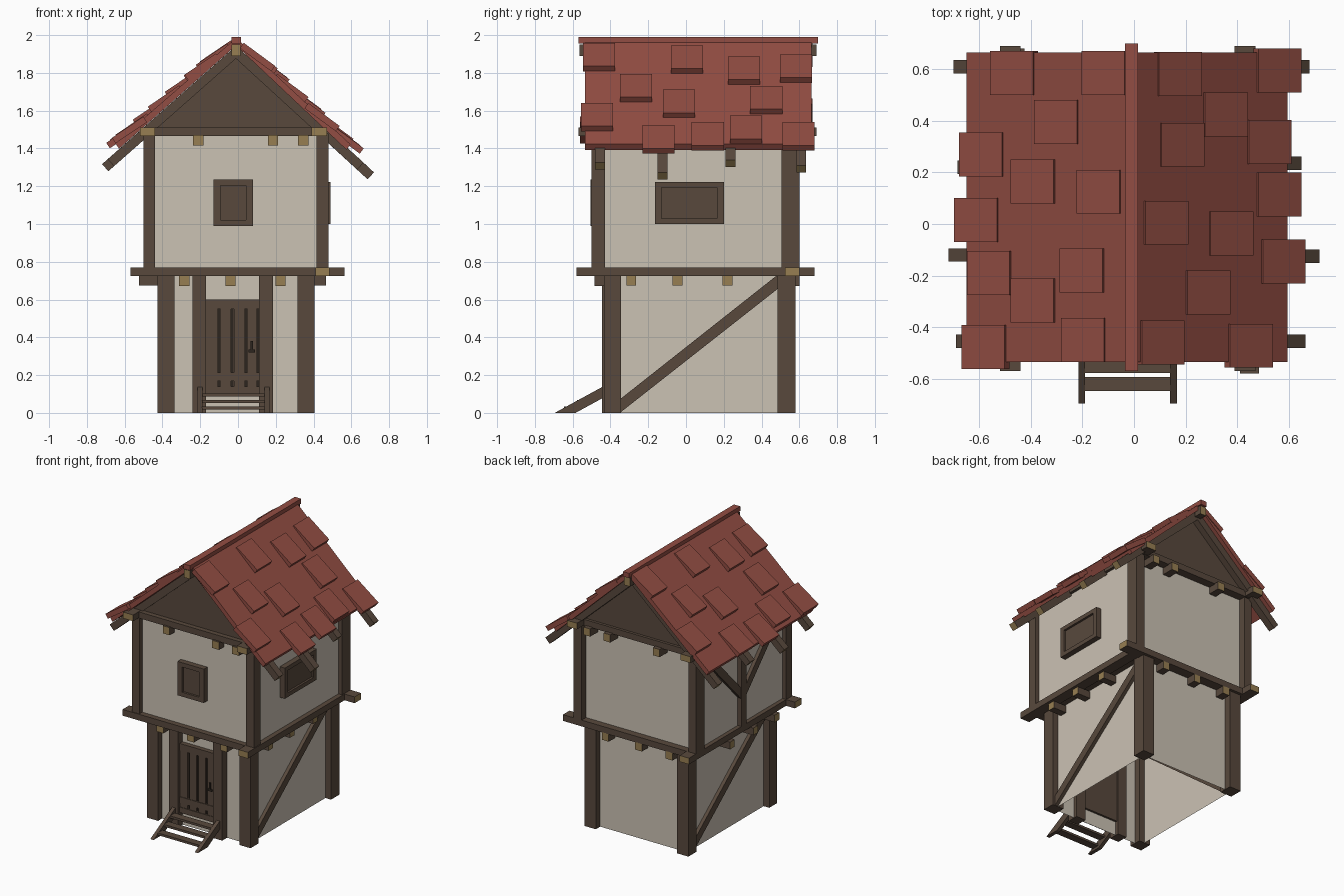
import bpy, bmesh, math
from mathutils import Vector

if "Cube" in bpy.data.objects:
    bpy.data.objects.remove(bpy.data.objects["Cube"])


def material(name, rgb):
    m = bpy.data.materials.new(name)
    m.diffuse_color = (*rgb, 1)
    m.use_nodes = True
    m.node_tree.nodes["Principled BSDF"].inputs["Base Color"].default_value = m.diffuse_color
    return m


PLASTER = material("cream plaster", (0.60, 0.54, 0.455))
WOOD = material("dark brown wood", (0.098, 0.066, 0.046))
CUT = material("tan cut wood", (0.31, 0.21, 0.085))
RED = material("red roof", (0.29, 0.075, 0.056))
IRON = material("dark iron", (0.025, 0.018, 0.013))


def finish(name, bm, mats, end_dir=None):
    """Make an object; faces looking along end_dir get the second material."""
    bmesh.ops.recalc_face_normals(bm, faces=bm.faces)
    if end_dir is not None and len(mats) > 1:
        for f in bm.faces:
            f.material_index = int(abs(f.normal.dot(end_dir)) > 0.95)
    me = bpy.data.meshes.new(name)
    bm.to_mesh(me)
    bm.free()
    for m in mats:
        me.materials.append(m)
    ob = bpy.data.objects.new(name, me)
    bpy.context.collection.objects.link(ob)
    return ob


def bar(name, p, q, side, w, t, mats=(WOOD, CUT)):
    """Straight timber from p to q, width w along side, thickness t."""
    p, q, side = Vector(p), Vector(q), Vector(side)
    d = (q - p).normalized()
    up = d.cross(side)
    bm = bmesh.new()
    rings = [[bm.verts.new(c + side * (a * w / 2) + up * (b * t / 2))
              for a, b in ((-1, -1), (1, -1), (1, 1), (-1, 1))] for c in (p, q)]
    for r in rings:
        bm.faces.new(r)
    for i in range(4):
        j = (i + 1) % 4
        bm.faces.new((rings[0][i], rings[0][j], rings[1][j], rings[1][i]))
    return finish(name, bm, mats, d)


def box(name, x, y, z, mats=(WOOD,), axis=None):
    """Box from ranges; axis 0/1 marks the direction of the sawn ends."""
    bm = bmesh.new()
    bmesh.ops.create_cube(bm, size=1)
    for v in bm.verts:
        v.co = [r[0] + (c + 0.5) * (r[1] - r[0]) for r, c in zip((x, y, z), v.co)]
    e = None if axis is None else Vector([float(i == axis) for i in range(3)])
    return finish(name, bm, mats, e)


def extrude(name, pts, axis, a, b, mats=(WOOD,)):
    """Flat profile pushed along x (0) or y (1)."""
    bm = bmesh.new()
    mk = (lambda u, v, s: (s, u, v)) if axis == 0 else (lambda u, v, s: (u, s, v))
    f = bm.faces.new([bm.verts.new(mk(u, v, a)) for u, v in pts])
    r = bmesh.ops.extrude_face_region(bm, geom=[f])
    mv = Vector(mk(0, 0, b - a))
    for v in r["geom"]:
        if isinstance(v, bmesh.types.BMVert):
            v.co += mv
    return finish(name, bm, mats)


def shell(name, x, y, z):
    """Plaster walls, open at top and bottom."""
    ob = box(name, x, y, z, (PLASTER,))
    bm = bmesh.new()
    bm.from_mesh(ob.data)
    bmesh.ops.delete(bm, geom=[f for f in bm.faces if abs(f.normal.z) > 0.9], context='FACES')
    bm.to_mesh(ob.data)
    bm.free()


TIMBER = (WOOD, CUT)

# Walls and floor
shell("lower_walls", (-0.38, 0.36), (-0.39, 0.53), (0, 0.75))
shell("upper_walls", (-0.47, 0.45), (-0.465, 0.55), (0.75, 1.49))
box("upper_floor", (-0.47, 0.45), (-0.465, 0.55), (0.735, 0.755))

# Corner posts
for x in ((-0.425, -0.335), (0.315, 0.405)):
    for y in ((-0.435, -0.345), (0.485, 0.58)):
        box("lower_post", x, y, (0, 0.73))
for x in ((-0.50, -0.44), (0.415, 0.48)):
    for y in ((-0.50, -0.43), (0.505, 0.60)):
        box("upper_post", x, y, (0.76, 1.48))

# Pinwheel of floor beams, each jutting out at one corner
Z = (0.725, 0.77)
box("front_floor_beam", (-0.57, 0.45), (-0.505, -0.43), Z, TIMBER, 0)
box("right_floor_beam", (0.41, 0.485), (-0.58, 0.55), Z, TIMBER, 1)
box("back_floor_beam", (-0.46, 0.565), (0.525, 0.60), Z, TIMBER, 0)
box("left_floor_beam", (-0.50, -0.425), (-0.46, 0.68), Z, TIMBER, 1)

# Joists under the floor and under the roof
for x in (-0.285, -0.04, 0.225):
    box("floor_joist", (x - 0.027, x + 0.027), (-0.485, 0.60), (0.672, 0.727), TIMBER, 1)
for y in (-0.29, -0.045, 0.22):
    box("cross_joist", (-0.525, 0.465), (y - 0.026, y + 0.026), (0.675, 0.727), TIMBER, 0)
for x in (-0.21, 0.185, 0.345):
    box("ceiling_joist", (x - 0.027, x + 0.027), (-0.52, 0.64), (1.415, 1.47), TIMBER, 1)

# Wall plates, tie beams and ridge beam
for x in ((-0.52, -0.44), (0.39, 0.47)):
    box("wall_plate", x, (-0.57, 0.69), (1.467, 1.512), TIMBER, 1)
for y in ((-0.505, -0.43), (0.525, 0.61)):
    box("tie_beam", (-0.48, 0.43), y, (1.465, 1.51))
box("ridge_beam", (-0.035, 0.012), (-0.565, 0.69), (1.89, 1.95), TIMBER, 1)

# Gable boards
for a, b in ((-0.47, -0.43), (0.55, 0.59)):
    extrude("gable", [(-0.51, 1.50), (0.47, 1.50), (-0.01, 1.93)], 1, a, b)

# Roof: slabs, rafters and scattered raised tiles for each side
RX = -0.01
SIDES = (
    (-1, 0.87, 0.64, ((0.61, 0.70), (0.22, 0.685), (-0.12, 0.72), (-0.455, 0.69)),
     ((-.465, .585), (-.11, .585), (-.295, .395), (-.585, .27), (-.385, .165), (-.13, .125),
      (-.605, .015), (-.555, -.19), (-.385, -.297), (-.195, -.18), (-.575, -.477), (-.19, -.45))),
    (1, 0.93, 0.605, ((0.61, 0.68), (0.235, 0.65), (-0.125, 0.72), (-0.455, 0.665)),
     ((.555, .595), (.17, .582), (.348, .425), (.18, .307), (.518, .318), (.555, .115),
      (.117, .005), (.37, -.037), (.572, -.145), (.28, -.265), (.103, -.46), (.445, -.472))),
)
for s, m, run, rafters, tiles in SIDES:
    def surf(d):
        return 1.985 - m * d
    k = math.hypot(1, m)
    extrude("roof_slab", [(RX, surf(0)), (RX + s * run, surf(run)),
                          (RX + s * (run - 0.02), surf(run) - 0.03),
                          (RX, surf(0) - 0.04)], 1, -0.535, 0.665, (RED,))
    for y, reach in rafters:
        e = reach - 0.017
        z0 = 1.943 - 0.025 * k
        bar("rafter", (RX, y, z0), (s * e, y, z0 - m * e), (0, 1, 0), 0.052, 0.05)
    for x, y in tiles:
        d = abs(x - RX)
        a, b = d - 0.083, d + 0.083
        bar("roof_tile", (RX + s * a, y, surf(a) - 0.012), (RX + s * b, y, surf(b) + 0.02),
            (0, 1, 0), 0.17, 0.035, (RED,))
box("ridge_cap", (-0.035, 0.015), (-0.57, 0.70), (1.955, 1.99), (RED,))

# Lower diagonal braces: right side rises to the back, left side to the front
brace = [(-0.36, 0.0), (-0.35, 0.0), (0.50, 0.668), (0.50, 0.743), (-0.36, 0.064)]
extrude("right_brace", brace, 0, 0.35, 0.385)
extrude("left_brace", [(0.14 - y, z) for y, z in brace], 0, -0.405, -0.37)

# Left upper wall: middle post with two spreading braces
box("left_middle_post", (-0.50, -0.46), (0.02, 0.08), (0.76, 1.48))
for s in (-1, 1):
    bar("left_upper_brace", (-0.478, 0.05, 0.98), (-0.478, 0.05 + s * 0.45, 1.45),
        (1, 0, 0), 0.034, 0.055, (WOOD,))


# Shuttered windows: a frame of four bars round a recessed panel
def window(name, u, z, rim, wall, out):
    def part(n, uu, zz, depth):
        w = sorted((wall, wall + out * depth))
        if out < 0:
            box(n, uu, w, zz)
        else:
            box(n, w, uu, zz)
    for uu in ((u[0], u[0] + rim), (u[1] - rim, u[1])):
        part(name + "_jamb", uu, z, 0.04)
    for zz in ((z[0], z[0] + rim * 0.85), (z[1] - rim * 0.85, z[1])):
        part(name + "_rail", (u[0] + rim, u[1] - rim), zz, 0.04)
    part(name + "_shutter", (u[0] + rim, u[1] - rim), (z[0] + rim * 0.85, z[1] - rim * 0.85), 0.025)


window("front_window", (-0.13, 0.08), (0.99, 1.235), 0.037, -0.465, -1)
window("right_window", (-0.165, 0.20), (1.0, 1.222), 0.035, 0.45, 1)

# Door with planks, rail and handle
for x in ((-0.24, -0.17), (0.11, 0.185)):
    box("door_post", x, (-0.445, -0.365), (0, 0.73))
box("door_back", (-0.17, 0.11), (-0.405, -0.375), (0.1, 0.6))
edges = [-0.17, -0.10, -0.03, 0.04, 0.10, 0.11]
for a, b in zip([-0.17, -0.092, -0.022, 0.050, 0.120 - 0.005], [-0.108, -0.038, 0.034, 0.098, 0.118]):
    box("door_plank", (a, b), (-0.42, -0.40), (0.14, 0.55))
for z in ((0.55, 0.60), (0.17, 0.215), (0.10, 0.14)):
    box("door_rail", (-0.17, 0.11), (-0.424, -0.40), z)
for x in (-0.10, -0.03, 0.042, 0.106):
    box("plank_gap", (x - 0.006, x + 0.006), (-0.409, -0.402), (0.14, 0.55), (IRON,))
box("door_handle", (0.055, 0.09), (-0.428, -0.419), (0.32, 0.335), (IRON,))
box("handle_stem", (0.066, 0.079), (-0.428, -0.419), (0.335, 0.38), (IRON,))

# Stairs
for x in (-0.215, 0.14):
    extrude("stair_stringer", [(-0.695, 0), (-0.585, 0), (-0.42, 0.09), (-0.42, 0.15)],
            0, x, x + 0.026)
for y, z in ((-0.62, 0.025), (-0.55, 0.06), (-0.48, 0.095)):
    box("stair_tread", (-0.19, 0.14), (y - 0.027, y + 0.027), (z - 0.008, z + 0.008))
